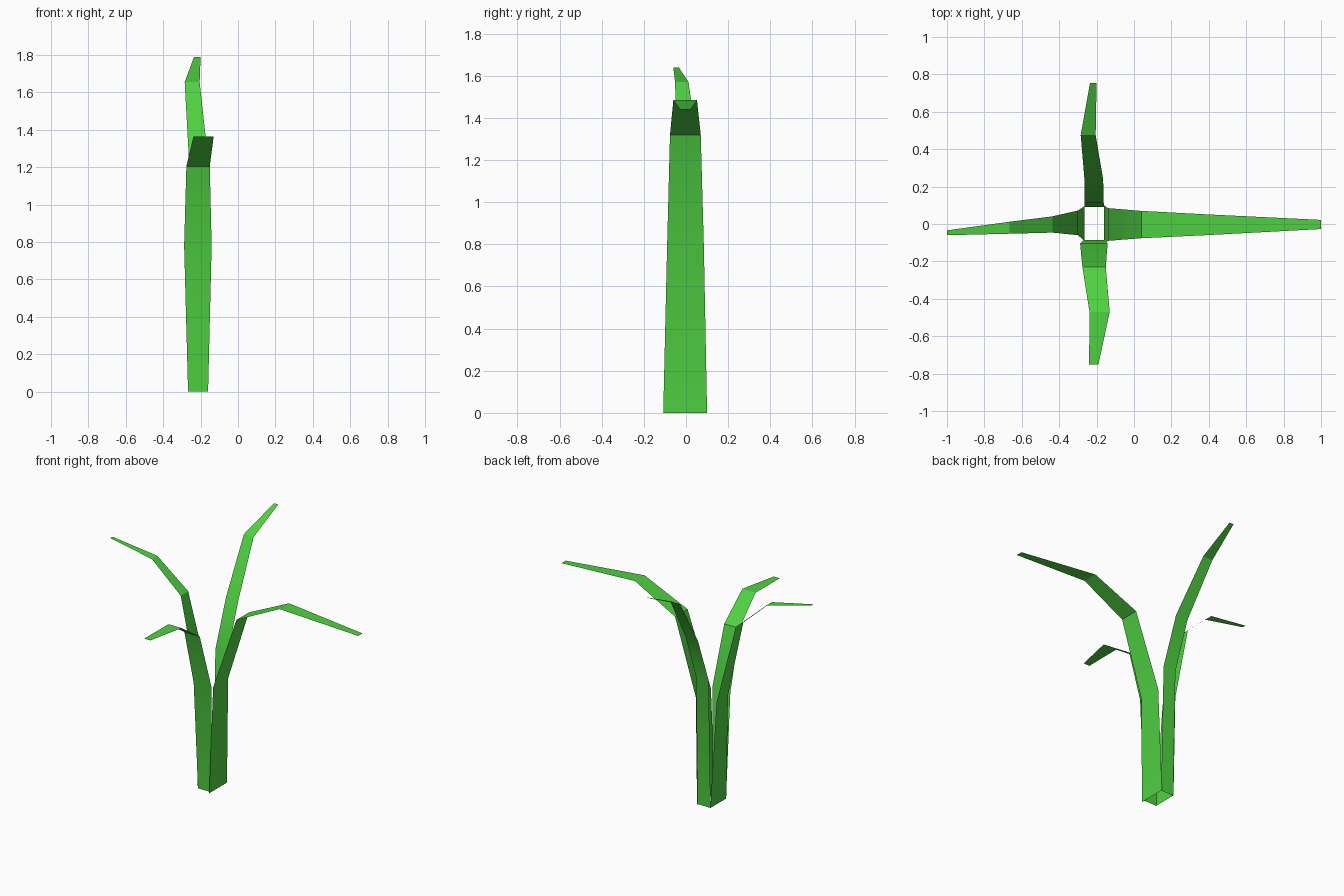
import bpy

if "Cube" in bpy.data.objects:
    bpy.data.objects.remove(bpy.data.objects["Cube"])

# Shared green leaf material
green = bpy.data.materials.new("leaf_green")
green.diffuse_color = (0.08, 0.64, 0.055, 1)
green.use_nodes = True
green.node_tree.nodes["Principled BSDF"].inputs["Base Color"].default_value = green.diffuse_color


def leaf(name, axis, stations):
    """Thin strip: each station is (distance along axis, height, side_min, side_max)."""
    verts = []
    for d, z, a, b in stations:
        for s in (a, b):
            verts.append((d, s, z) if axis == 'x' else (s, d, z))
    faces = [(2*i, 2*i + 1, 2*i + 3, 2*i + 2) for i in range(len(stations) - 1)]
    # keep every strip facing the inner / upper side
    outward = stations[-1][0] > 0
    if (axis == 'x') == outward:
        faces = [f[::-1] for f in faces]
    mesh = bpy.data.meshes.new(name)
    mesh.from_pydata(verts, [], faces)
    mesh.materials.append(green)
    obj = bpy.data.objects.new(name, mesh)
    bpy.context.collection.objects.link(obj)
    bpy.context.view_layer.objects.active = obj
    obj.select_set(True)
    bpy.ops.object.shade_smooth_by_angle(angle=0.52)
    obj.select_set(False)
    return obj


# Four drooping leaves rising from a square base
leaf("right_leaf", 'x', [
    (-0.16, 0.00, -0.108, 0.10),
    (-0.14, 0.78, -0.09, 0.085),
    (0.04, 1.32, -0.076, 0.07),
    (0.38, 1.485, -0.06, 0.052),
    (1.00, 1.44, -0.027, 0.022)])

leaf("left_leaf", 'x', [
    (-0.265, 0.00, -0.09, 0.095),
    (-0.30, 0.78, -0.06, 0.072),
    (-0.435, 1.36, -0.046, 0.041),
    (-0.665, 1.57, -0.052, 0.012),
    (-1.00, 1.64, -0.06, -0.034)])

leaf("front_leaf", 'y', [
    (-0.085, 0.00, -0.267, -0.16),
    (-0.105, 0.78, -0.288, -0.141),
    (-0.23, 1.205, -0.276, -0.151),
    (-0.47, 1.365, -0.238, -0.13),
    (-0.75, 1.365, -0.24, -0.19)])

leaf("back_leaf", 'y', [
    (0.092, 0.00, -0.265, -0.16),
    (0.115, 0.95, -0.265, -0.162),
    (0.24, 1.29, -0.265, -0.165),
    (0.475, 1.655, -0.285, -0.205),
    (0.755, 1.79, -0.235, -0.20)])
